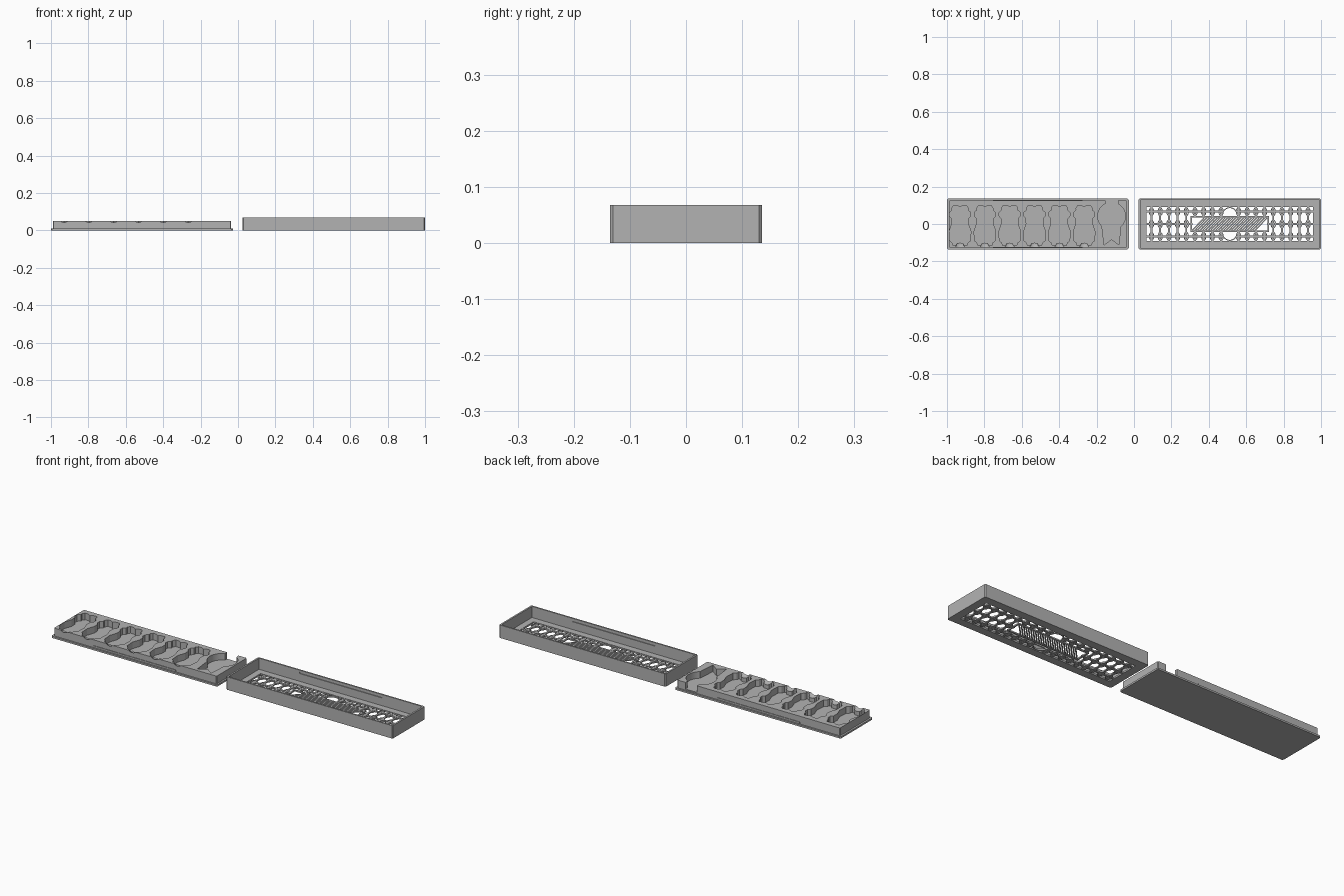
import bpy, bmesh, math

cube = bpy.data.objects.get("Cube")
if cube:
    bpy.data.objects.remove(cube, do_unlink=True)

grey = bpy.data.materials.new("grey plastic")
grey.use_nodes = True
grey.diffuse_color = (0.45, 0.45, 0.45, 1)
grey.node_tree.nodes["Principled BSDF"].inputs["Base Color"].default_value = (0.45, 0.45, 0.45, 1)


def prism(bm, pts, z0, z1):
    """Extrude an outline of (x, y) points from z0 to z1."""
    low = [bm.verts.new((x, y, z0)) for x, y in pts]
    top = [bm.verts.new((x, y, z1)) for x, y in pts]
    n = len(pts)
    bm.faces.new(low[::-1])
    bm.faces.new(top)
    for i in range(n):
        j = (i + 1) % n
        bm.faces.new((low[i], low[j], top[j], top[i]))


def rect(x0, x1, y0, y1, c=0):
    if not c:
        return [(x0, y0), (x1, y0), (x1, y1), (x0, y1)]
    return [(x0 + c, y0), (x1 - c, y0), (x1, y0 + c), (x1, y1 - c),
            (x1 - c, y1), (x0 + c, y1), (x0, y1 - c), (x0, y0 + c)]


def oval(cx, cy, rx, ry, n=20, start=0, sweep=2 * math.pi):
    return [(cx + rx * math.cos(start + sweep * i / n),
             cy + ry * math.sin(start + sweep * i / n)) for i in range(n)]


def ring(bm, cx, cy, rx, ry, band, z0, z1):
    """Flat oval band with a rectangular section."""
    n = 20
    loops = [(rx, ry, z0), (rx, ry, z1), (rx - band, ry - band, z1), (rx - band, ry - band, z0)]
    rows = [[bm.verts.new((x, y, z)) for x, y in oval(cx, cy, a, b, n)] for a, b, z in loops]
    for k in range(4):
        p, q = rows[k], rows[(k + 1) % 4]
        for i in range(n):
            j = (i + 1) % n
            bm.faces.new((p[i], p[j], q[j], q[i]))


def make(name, bm):
    bmesh.ops.recalc_face_normals(bm, faces=bm.faces)
    mesh = bpy.data.meshes.new(name)
    bm.to_mesh(mesh)
    bm.free()
    mesh.materials.append(grey)
    ob = bpy.data.objects.new(name, mesh)
    bpy.context.collection.objects.link(ob)
    return ob


def cut(ob, bm):
    """Subtract a mesh from an object and discard the cutter."""
    tool = make("cutter", bm)
    tool.hide_render = True
    mod = ob.modifiers.new("cut", "BOOLEAN")
    mod.operation = "DIFFERENCE"
    mod.solver = "EXACT"
    mod.object = tool
    bpy.context.view_layer.objects.active = ob
    bpy.ops.object.modifier_apply(modifier=mod.name)
    bpy.data.objects.remove(tool, do_unlink=True)


# Tray: base plate, raised block and snap ridges
bm = bmesh.new()
prism(bm, rect(-1, -0.028, -0.135, 0.135, 0.006), 0, 0.009)
make("tray_base", bm)

bm = bmesh.new()
prism(bm, rect(-0.99, -0.037, -0.126, 0.126, 0.004), 0.008, 0.05)
block = make("tray_block", bm)

for side, label in ((-1, "front"), (1, "back")):
    bm = bmesh.new()
    y0, y1 = sorted((side * 0.124, side * 0.129))
    prism(bm, rect(-0.755, -0.275, y0, y1), 0.012, 0.02)
    make(label + "_snap_ridge", bm)

# Figure-shaped pockets from a mirrored half outline
half = [(0, 0.09), (0.014, 0.099), (0.034, 0.099), (0.043, 0.085), (0.042, 0.074),
        (0.056, 0.062), (0.056, 0.042), (0.045, 0.03), (0.044, 0), (0.051, -0.02),
        (0.058, -0.04), (0.055, -0.09), (0.042, -0.1), (0.037, -0.115),
        (0.02, -0.115), (0.016, -0.102), (0, -0.1)]
figure = half + [(-x, y) for x, y in half[-2:0:-1]]
centres = [-0.93 + 0.1327 * i for i in range(6)]
bm = bmesh.new()
for cx in centres:
    prism(bm, [(cx + x, y) for x, y in figure], 0.015, 0.07)
cut(block, bm)

# Shallow finger scoops in front of the pockets
bm = bmesh.new()
for cx in centres:
    res = bmesh.ops.create_uvsphere(bm, u_segments=20, v_segments=12, radius=0.035)
    bmesh.ops.translate(bm, verts=res["verts"], vec=(cx, -0.105, 0.07))
cut(block, bm)

# Rosette pocket: disc, ribbon tails and a slot open at the back
mx, my, r = -0.12, 0.042, 0.074
disc = oval(mx, my, r, r, 28, math.radians(-50), math.radians(115))
disc += [(mx + 0.032, 0.14), (mx - 0.032, 0.14)]
disc += oval(mx, my, r, r, 28, math.radians(115), math.radians(115))
disc += [(mx - 0.04, -0.112), (mx, -0.082), (mx + 0.04, -0.112)]
bm = bmesh.new()
prism(bm, disc, 0.015, 0.07)
cut(block, bm)

# Box shell with a window in the floor
bm = bmesh.new()
prism(bm, rect(0.025, 1, -0.135, 0.135, 0.005), 0, 0.068)
shell = make("box_shell", bm)
for outline, z0 in ((rect(0.034, 0.991, -0.127, 0.127), 0.009),
                    (rect(0.068, 0.957, -0.092, 0.092), -0.02)):
    bm = bmesh.new()
    prism(bm, outline, z0, 0.1)
    cut(shell, bm)

# Thumb notches through both long walls, and grooves for the ridges
bm = bmesh.new()
res = bmesh.ops.create_cone(bm, cap_ends=True, segments=32, radius1=0.04, radius2=0.04, depth=0.4)
bmesh.ops.scale(bm, verts=res["verts"], vec=(1, 0.72, 1))
for v in bm.verts:
    v.co = (v.co.x + 0.512, v.co.z, v.co.y + 0.07)
cut(shell, bm)
bm = bmesh.new()
prism(bm, rect(0.27, 0.755, -0.131, 0.131), 0.05, 0.059)
cut(shell, bm)

# Lattice of bars and linked ovals in the window
mid, z0, z1 = 0.512, 0.001, 0.008
bm = bmesh.new()
for y in (-0.066, 0, 0.066):
    for x0, x1 in ((0.064, mid - (0.039 if y else 0.2)), (mid + (0.039 if y else 0.2), 0.961)):
        prism(bm, rect(x0, x1, y - 0.005, y + 0.005), z0, z1)
make("lattice_long_bars", bm)

bm = bmesh.new()
rings = bmesh.new()
for i in range(-9, 10):
    x = mid + 0.0465 * i
    inner = abs(x - mid) < 0.21
    if i:
        spans = ((-0.095, -0.035), (0.035, 0.095)) if inner else ((-0.095, 0.095),)
        for a, b in spans:
            prism(bm, rect(x - 0.005, x + 0.005, a, b), z0 + 0.0005, z1 - 0.0005)
        for y in (-0.066, 0, 0.066):
            if y or not inner:
                ring(rings, x, y, 0.014, 0.024, 0.005, z0 - 0.0005, z1 + 0.0005)
make("lattice_cross_bars", bm)
make("lattice_ovals", rings)

# Centre panel of slanted slats, with a round hole above and below
bm = bmesh.new()
for y in (-0.038, 0.038):
    prism(bm, rect(mid - 0.21, mid + 0.21, y - 0.004, y + 0.004), z0, z1)
for x in (-0.207, 0.207):
    prism(bm, rect(mid + x - 0.004, mid + x + 0.004, -0.04, 0.04), z0, z1)
make("panel_frame", bm)
bm = bmesh.new()
for i in range(25):
    x = mid - 0.168 + 0.014 * i
    prism(bm, [(x - 0.041, -0.038), (x - 0.032, -0.038), (x + 0.041, 0.038), (x + 0.032, 0.038)],
          z0 + 0.0005, z1 - 0.0005)
make("panel_slats", bm)

bm = bmesh.new()
for side in (-1, 1):
    outer = oval(mid, side * 0.042, 0.043, 0.048, 18, 0, side * math.pi) + [(mid - 0.043, side * 0.042)]
    inner = oval(mid, side * 0.042, 0.038, 0.043, 18, 0, side * math.pi) + [(mid - 0.038, side * 0.042)]
    prism(bm, outer + inner[::-1], z0, z1 + 0.001)
make("round_hole_rims", bm)
